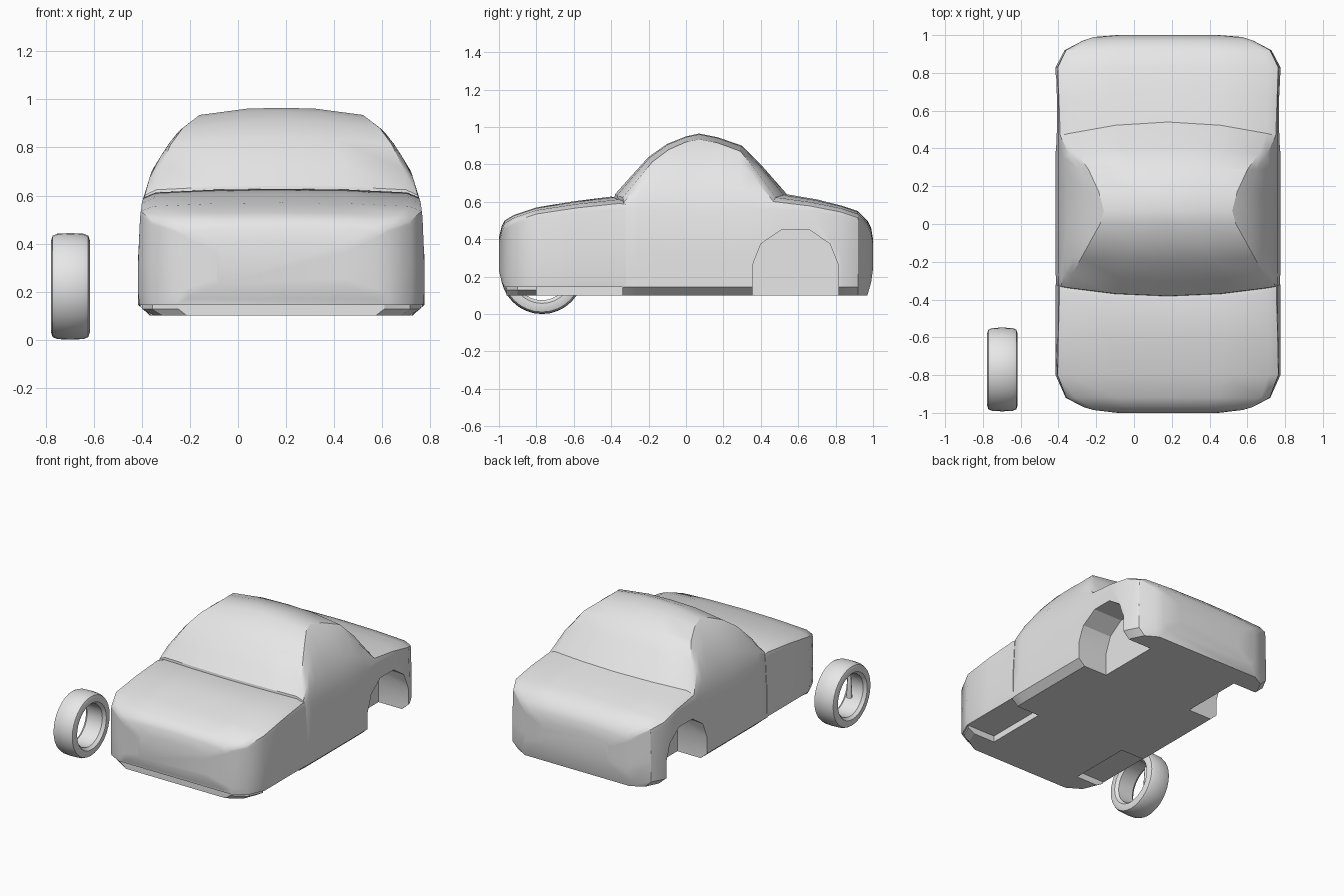
import bpy, bmesh, math
from mathutils import Matrix

old = bpy.data.objects.get("Cube")
if old:
    bpy.data.objects.remove(old, do_unlink=True)

CX = 0.18  # centre line of the car body

grey = bpy.data.materials.new("plain_grey")
grey.use_nodes = True
grey.diffuse_color = (0.8, 0.8, 0.8, 1)
grey.node_tree.nodes["Principled BSDF"].inputs["Base Color"].default_value = (0.8, 0.8, 0.8, 1)


def finish(name, bm):
    bmesh.ops.recalc_face_normals(bm, faces=bm.faces)
    mesh = bpy.data.meshes.new(name)
    bm.to_mesh(mesh)
    bm.free()
    mesh.materials.append(grey)
    obj = bpy.data.objects.new(name, mesh)
    bpy.context.collection.objects.link(obj)
    return obj


def select(obj):
    bpy.ops.object.select_all(action='DESELECT')
    obj.select_set(True)
    bpy.context.view_layer.objects.active = obj


def smooth(obj, degrees):
    select(obj)
    bpy.ops.object.shade_smooth_by_angle(angle=math.radians(degrees))


# Half width of the body at each height
WIDTHS = [(0.0, 0.595), (0.45, 0.595), (0.57, 0.58), (0.7, 0.54),
          (0.8, 0.48), (0.87, 0.425), (0.935, 0.34), (0.97, 0.28)]


def half_width(z):
    for (z0, w0), (z1, w1) in zip(WIDTHS, WIDTHS[1:]):
        if z <= z1:
            return w0 + (w1 - w0) * (z - z0) / (z1 - z0)
    return WIDTHS[-1][1]


def section(y, k, low, top, bow, sill):
    """Closed cross-section of the shell at one station along its length."""
    h = min(1, max(0, (top - 0.62) / 0.3))
    shoulder = min(0.56, top - 0.06)
    edge = top - 0.035 - 0.055 * h
    rise = shoulder - low
    half = [(half_width(low) - sill, low),
            (half_width(low), low + min(0.045, 0.2 * rise)),
            (half_width(low), low + 0.5 * rise),
            (half_width(shoulder), shoulder),
            (half_width((shoulder + edge) / 2), (shoulder + edge) / 2),
            (half_width(edge), edge),
            (half_width(top - 0.03) - 0.05 * (1 - h), top - 0.015 - 0.015 * h),
            (0.5 * half_width(top), top - 0.004)]
    ring = half + [(0, top)] + [(-x, z) for x, z in reversed(half)]
    return [(CX + x * k, y + bow * (x / 0.6) ** 2, z) for x, z in ring]


def loft(name, stations, sill):
    bm = bmesh.new()
    rings = [[bm.verts.new(p) for p in section(*s, sill)] for s in stations]
    for a, b in zip(rings, rings[1:]):
        for i in range(len(a)):
            j = (i + 1) % len(a)
            bm.faces.new((a[i], a[j], b[j], b[i]))
    bm.faces.new(rings[0])
    bm.faces.new(rings[-1])
    return finish(name, bm)


# Body: floor pan under the hood, cabin and rear deck
# station: y, width scale, underside, top, sideways bow
body = loft("body", [
    (-0.96, 0.72, 0.1, 0.3, 0), (-0.9, 0.9, 0.1, 0.3, 0),
    (-0.79, 0.98, 0.1, 0.3, 0), (-0.4, 0.98, 0.1, 0.3, 0.05),
    (-0.385, 0.99, 0.1, 0.6, 0.055), (-0.38, 0.995, 0.1, 0.64, 0.055),
    (-0.3, 1, 0.1, 0.73, 0.045), (-0.2, 1, 0.1, 0.84, 0.035),
    (-0.1, 1, 0.1, 0.91, 0.02), (0, 1, 0.1, 0.95, 0),
    (0.07, 1, 0.1, 0.965, 0), (0.17, 1, 0.1, 0.945, 0),
    (0.3, 1, 0.1, 0.9, -0.02), (0.4, 1, 0.1, 0.8, -0.05),
    (0.54, 1, 0.1, 0.64, -0.08), (0.7, 1, 0.1, 0.613, -0.04),
    (0.83, 1, 0.1, 0.58, 0), (0.92, 0.92, 0.1, 0.55, 0),
    (0.97, 0.76, 0.1, 0.5, 0), (0.99, 0.66, 0.17, 0.46, 0),
    (1.0, 0.45, 0.24, 0.4, 0)], 0.05)

# Hood: rounded shell over the front of the body
hood = loft("hood", [
    (-1.0, 0.45, 0.23, 0.41, 0), (-0.985, 0.66, 0.17, 0.47, 0),
    (-0.97, 0.75, 0.145, 0.5, 0), (-0.92, 0.91, 0.145, 0.53, 0),
    (-0.8, 1, 0.145, 0.57, 0), (-0.6, 1, 0.145, 0.603, 0.02),
    (-0.4, 1, 0.145, 0.628, 0.05), (-0.375, 1, 0.145, 0.622, 0.055)], 0.005)

# Wheel wells cut into both sides, front and rear
ARCH = [(-0.23, 0), (-0.23, 0.26), (-0.185, 0.375), (-0.075, 0.45),
        (0.075, 0.45), (0.185, 0.375), (0.23, 0.26), (0.23, 0)]
for y in (-0.57, 0.585):
    for side in (-1, 1):
        bm = bmesh.new()
        face = bm.faces.new([bm.verts.new((CX + side * 0.36, y + a, z)) for a, z in ARCH])
        out = bmesh.ops.extrude_face_region(bm, geom=[face])
        moved = [v for v in out["geom"] if isinstance(v, bmesh.types.BMVert)]
        bmesh.ops.translate(bm, verts=moved, vec=(side * 0.5, 0, 0))
        cutter = finish("wheel_well_cutter", bm)
        cutter.hide_render = True
        cut = body.modifiers.new("wheel_well", 'BOOLEAN')
        cut.operation = 'DIFFERENCE'
        cut.solver = 'EXACT'
        cut.object = cutter
        select(body)
        bpy.ops.object.modifier_apply(modifier=cut.name)
        bpy.data.objects.remove(cutter, do_unlink=True)

smooth(body, 28)
smooth(hood, 40)

# Wheel: open ring turned about the x axis, standing beside the hood
WHEEL = (-0.697, -0.77, 0.222)
TYRE = [(-0.081, 0.19), (-0.074, 0.211), (-0.055, 0.219), (0, 0.222)]
RIM = [(0.07, 0.158), (0.06, 0.148), (-0.06, 0.148), (-0.07, 0.158)]
profile = TYRE + [(-x, r) for x, r in reversed(TYRE[:-1])] + [(0.08, 0.165)] + RIM + [(-0.08, 0.165)]
bm = bmesh.new()
verts = [bm.verts.new((x, 0, r)) for x, r in profile]
edges = [bm.edges.new((verts[i - 1], verts[i])) for i in range(len(verts))]
bmesh.ops.spin(bm, geom=verts + edges, cent=(0, 0, 0), axis=(1, 0, 0),
               angle=math.tau, steps=32)
bmesh.ops.remove_doubles(bm, verts=bm.verts, dist=0.0005)
wheel = finish("wheel", bm)
wheel.location = WHEEL
smooth(wheel, 40)

# Single wheel spoke, thicker towards the hub
bm = bmesh.new()
bmesh.ops.create_cone(bm, cap_ends=True, segments=8, radius1=0.02, radius2=0.011,
                      depth=0.17, matrix=Matrix.Translation((-0.055, 0, 0.07)))
spoke = finish("wheel_spoke", bm)
spoke.location = WHEEL
smooth(spoke, 50)
